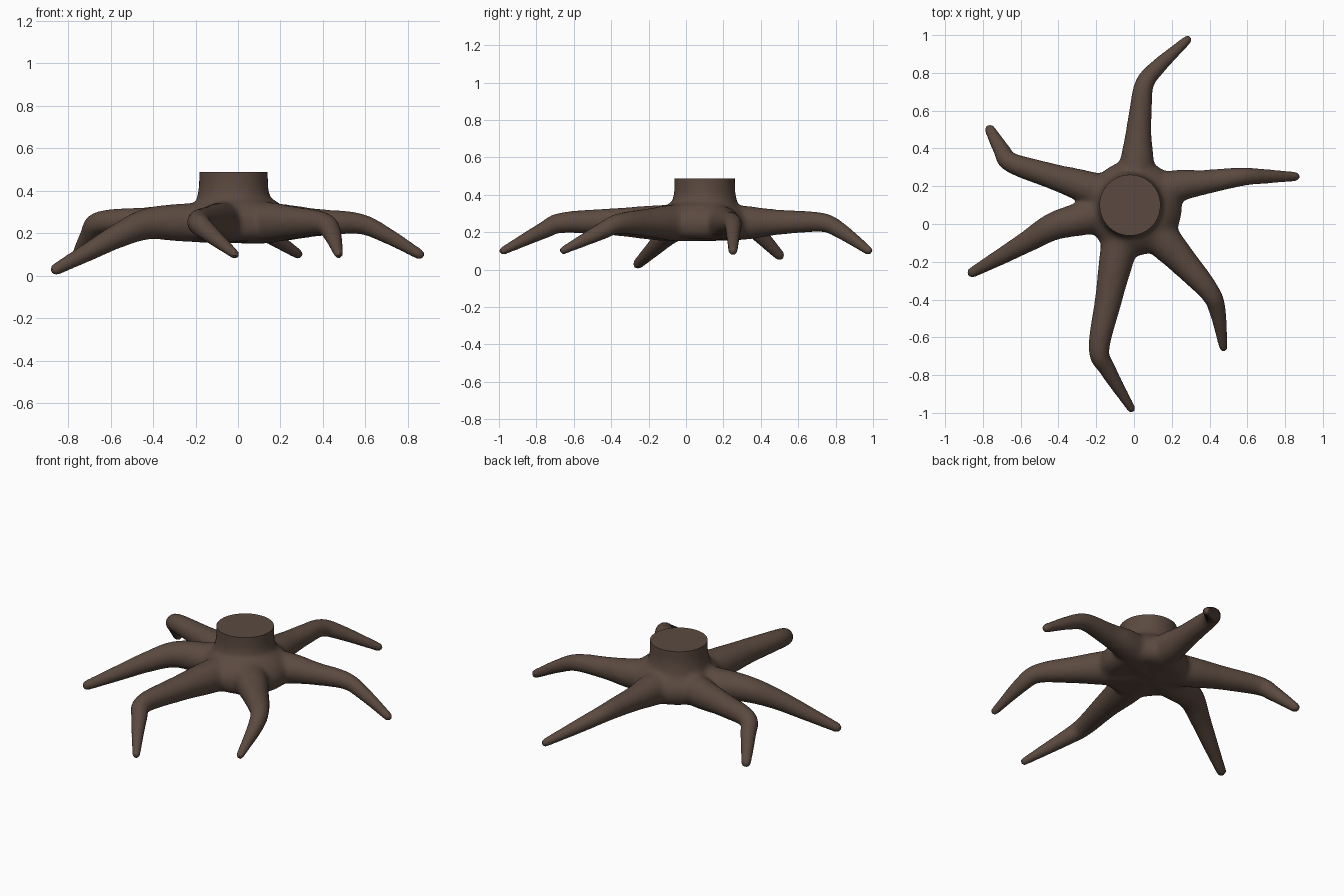
import bpy, bmesh, math
from mathutils import Vector, Matrix

if "Cube" in bpy.data.objects:
    bpy.data.objects.remove(bpy.data.objects["Cube"])

TRUNK = Vector((-0.021, 0.1, 0))
HUB = Vector((0.0, 0.085, 0))

# Root centre lines: (x, y, z, radius), from the trunk out to the tip
ROOTS = [
    [(-.01, .12, .25, .1), (.015, .32, .25, .092), (.022, .45, .252, .074), (.035, .6, .255, .06), (.055, .74, .25, .05), (.125, .83, .205, .042), (.283, .975, .102, .024)],
    [(0, .12, .25, .1), (.2, .195, .25, .09), (.38, .222, .25, .066), (.57, .25, .245, .049), (.70, .252, .19, .038), (.855, .251, .1, .025)],
    [(0, .08, .25, .1), (.13, -.06, .25, .1), (.26, -.2, .25, .078), (.4, -.36, .245, .054), (.442, -.46, .2, .044), (.473, -.655, .103, .022)],
    [(-.03, .08, .25, .1), (-.085, -.15, .25, .096), (-.135, -.4, .255, .072), (-.185, -.66, .25, .055), (-.14, -.77, .205, .044), (-.014, -.978, .1, .022)],
    [(-.04, .1, .25, .1), (-.25, .035, .25, .092), (-.42, -.01, .245, .076), (-.56, -.09, .19, .058), (-.70, -.17, .115, .044), (-.857, -.257, .03, .028)],
    [(-.04, .12, .25, .1), (-.25, .195, .25, .088), (-.44, .255, .255, .068), (-.65, .325, .25, .053), (-.70, .39, .19, .044), (-.763, .5, .076, .028)],
]


def spline(points, steps=6):
    """Catmull-Rom samples through (x, y, z, radius) points."""
    p = [Vector(q) for q in points]
    p = [2 * p[0] - p[1]] + p + [2 * p[-1] - p[-2]]
    out = []
    for i in range(1, len(p) - 2):
        a, b, c, d = p[i - 1:i + 3]
        for s in range(steps):
            t = s / steps
            out.append(.5 * (2 * b + (c - a) * t + (2 * a - 5 * b + 4 * c - d) * t * t
                             + (3 * b - a - 3 * c + d) * t ** 3))
    return out + [p[-2]]


def loft(bm, rings):
    """Closed tube through rings of equal length."""
    vs = [[bm.verts.new(co) for co in r] for r in rings]
    n = len(vs[0])
    for a, b in zip(vs, vs[1:]):
        for i in range(n):
            bm.faces.new((a[i], a[(i + 1) % n], b[(i + 1) % n], b[i]))
    bm.faces.new(vs[0][::-1])
    bm.faces.new(vs[-1])


def circle(centre, u, v, r, n=20):
    return [centre + r * (math.cos(k * math.tau / n) * u + math.sin(k * math.tau / n) * v)
            for k in range(n)]


def lathe(bm, centre, profile):
    """Upright turned solid from (radius, z) points."""
    loft(bm, [circle(centre + Vector((0, 0, z)), Vector((1, 0, 0)), Vector((0, 1, 0)), r, 32)
              for r, z in profile])


def add_root(bm, points):
    pts = spline(points)
    rings = []
    for i, q in enumerate(pts):
        tan = (pts[min(i + 1, len(pts) - 1)] - pts[max(i - 1, 0)]).to_3d().normalized()
        u = Vector((0, 0, 1)).cross(tan).normalized()
        rings.append(circle(q.to_3d(), u, tan.cross(u), q.w))
    loft(bm, rings)
    # rounded tip
    bmesh.ops.create_icosphere(bm, subdivisions=2, radius=pts[-1].w,
                               matrix=Matrix.Translation(pts[-1].to_3d()))


bm = bmesh.new()
for root in ROOTS:
    add_root(bm, root)

# Swollen hub where the roots meet, and an overlong trunk to be cut flat
lathe(bm, HUB, [(.2, .162), (.24, .185), (.256, .235), (.25, .275), (.225, .315), (.185, .35), (.1, .38)])
lathe(bm, TRUNK, [(.19, .3), (.172, .37), (.163, .42), (.163, .6)])
bmesh.ops.recalc_face_normals(bm, faces=bm.faces)

mesh = bpy.data.meshes.new("stump_with_roots")
bm.to_mesh(mesh)
bm.free()
stump = bpy.data.objects.new("stump_with_roots", mesh)
bpy.context.collection.objects.link(stump)
bpy.context.view_layer.objects.active = stump
stump.select_set(True)

# Fuse the parts into one skin
fuse = stump.modifiers.new("fuse", 'REMESH')
fuse.mode = 'VOXEL'
fuse.voxel_size = 0.012
bpy.ops.object.modifier_apply(modifier=fuse.name)

# Blend strongly around the hub, lightly along the roots
group = stump.vertex_groups.new(name="blend")
for v in stump.data.vertices:
    d = (v.co - TRUNK).to_2d().length
    group.add([v.index], max(.1, min(1, (.55 - d) / .15)), 'REPLACE')
blend = stump.modifiers.new("blend", 'SMOOTH')
blend.factor = 0.5
blend.iterations = 25
blend.vertex_group = group.name
bpy.ops.object.modifier_apply(modifier=blend.name)

# Saw the trunk off flat
bm = bmesh.new()
bm.from_mesh(stump.data)
cut = bmesh.ops.bisect_plane(bm, geom=bm.verts[:] + bm.edges[:] + bm.faces[:],
                             plane_co=(0, 0, .488), plane_no=(0, 0, 1), clear_outer=True)
rim = [e for e in cut["geom_cut"] if isinstance(e, bmesh.types.BMEdge)]
bmesh.ops.holes_fill(bm, edges=rim, sides=0)
bm.to_mesh(stump.data)
bm.free()

# Dark brown bark
bark = bpy.data.materials.new("dark_brown_bark")
bark.diffuse_color = (0.105, 0.068, 0.051, 1)
bark.use_nodes = True
bark.node_tree.nodes["Principled BSDF"].inputs["Base Color"].default_value = bark.diffuse_color
stump.data.materials.clear()
stump.data.materials.append(bark)
bpy.ops.object.shade_smooth_by_angle(angle=math.radians(40))
